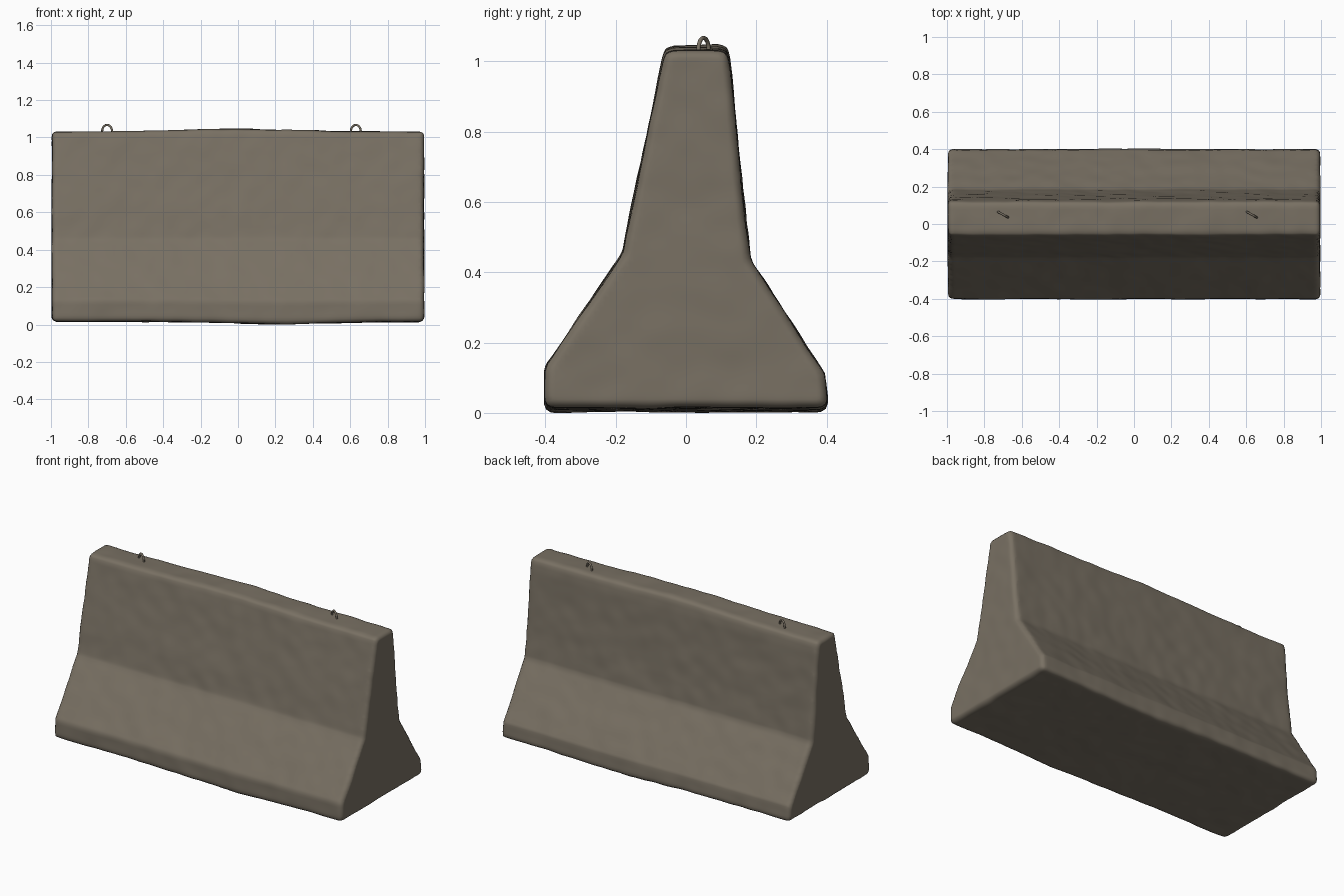
import bpy, bmesh, math
from mathutils import Vector, noise

if "Cube" in bpy.data.objects:
    bpy.data.objects.remove(bpy.data.objects["Cube"])

concrete = bpy.data.materials.new("weathered concrete")
concrete.diffuse_color = (0.19, 0.163, 0.125, 1)
concrete.use_nodes = True
concrete.node_tree.nodes["Principled BSDF"].inputs["Base Color"].default_value = concrete.diffuse_color

# Cross-section of the barrier (y, z), running up the front and down the back
PROFILE = [(-0.403, 0.015), (-0.400, 0.13), (-0.18, 0.455), (-0.153, 0.59),
           (-0.060, 1.032), (0.118, 1.032), (0.130, 0.96), (0.162, 0.605),
           (0.184, 0.434), (0.395, 0.11), (0.405, 0.015)]


def top_rise(x):
    """Crown of the top edge, highest just left of the middle."""
    return 0.014 * math.exp(-((x + 0.03) / 0.4) ** 2)


def bottom_sag(x):
    """Dip of the worn underside."""
    return -0.014 * math.exp(-((x - 0.25) / 0.35) ** 2)


# Barrier body: extruded profile with worn, rounded edges
bm = bmesh.new()
face = bm.faces.new([bm.verts.new((-0.995, y, z)) for y, z in PROFILE])
ext = bmesh.ops.extrude_face_region(bm, geom=[face])
moved = [g for g in ext["geom"] if isinstance(g, bmesh.types.BMVert)]
bmesh.ops.translate(bm, verts=moved, vec=(1.99, 0, 0))
bmesh.ops.recalc_face_normals(bm, faces=bm.faces)
sharp = [e for e in bm.edges if e.calc_face_angle(0) > math.radians(40)]
bmesh.ops.bevel(bm, geom=sharp, offset=0.022, segments=3, profile=0.5, affect='EDGES')
mesh = bpy.data.meshes.new("barrier_body")
bm.to_mesh(mesh)
bm.free()
body = bpy.data.objects.new("barrier_body", mesh)
bpy.context.collection.objects.link(body)

# Dense even surface for the weathering
remesh = body.modifiers.new("even surface", 'REMESH')
remesh.mode = 'VOXEL'
remesh.voxel_size = 0.014
bpy.context.view_layer.update()
dense = bpy.data.meshes.new_from_object(body.evaluated_get(bpy.context.evaluated_depsgraph_get()))
body.modifiers.clear()
body.data = dense

# Weathering: gentle lumps, bowed top and sagging base
normals = [v.normal.copy() for v in dense.vertices]
for v, n in zip(dense.vertices, normals):
    p = v.co.copy()
    lump = 0.004 * noise.noise(p * 4) + 0.003 * noise.noise(p * 11 + Vector((7, 3, 1)))
    v.co += n * lump
    t = min(max(p.z / 1.03, 0), 1)
    v.co.z += top_rise(p.x) * t ** 3 + bottom_sag(p.x) * (1 - t) ** 8
dense.materials.clear()
dense.materials.append(concrete)
for poly in dense.polygons:
    poly.use_smooth = True
    poly.material_index = 0


# Lifting loops: bent bars set into the top
def lifting_loop(name, x):
    curve = bpy.data.curves.new(name, 'CURVE')
    curve.dimensions = '3D'
    curve.bevel_depth = 0.006
    curve.bevel_resolution = 2
    curve.use_fill_caps = True
    arc = [(0.03 * math.cos(a), 0.033 * math.sin(a))
           for a in (math.pi * i / 12 for i in range(13))]
    path = [(0.03, -0.03)] + arc + [(-0.03, -0.03)]
    spline = curve.splines.new('POLY')
    spline.points.add(len(path) - 1)
    for point, (u, w) in zip(spline.points, path):
        point.co = (u, 0, w, 1)
    curve.materials.append(concrete)
    loop = bpy.data.objects.new(name, curve)
    loop.location = (x, 0.05, 1.034)
    loop.rotation_euler.z = math.radians(-29)
    bpy.context.collection.objects.link(loop)


lifting_loop("lifting_loop_left", -0.70)
lifting_loop("lifting_loop_right", 0.63)
